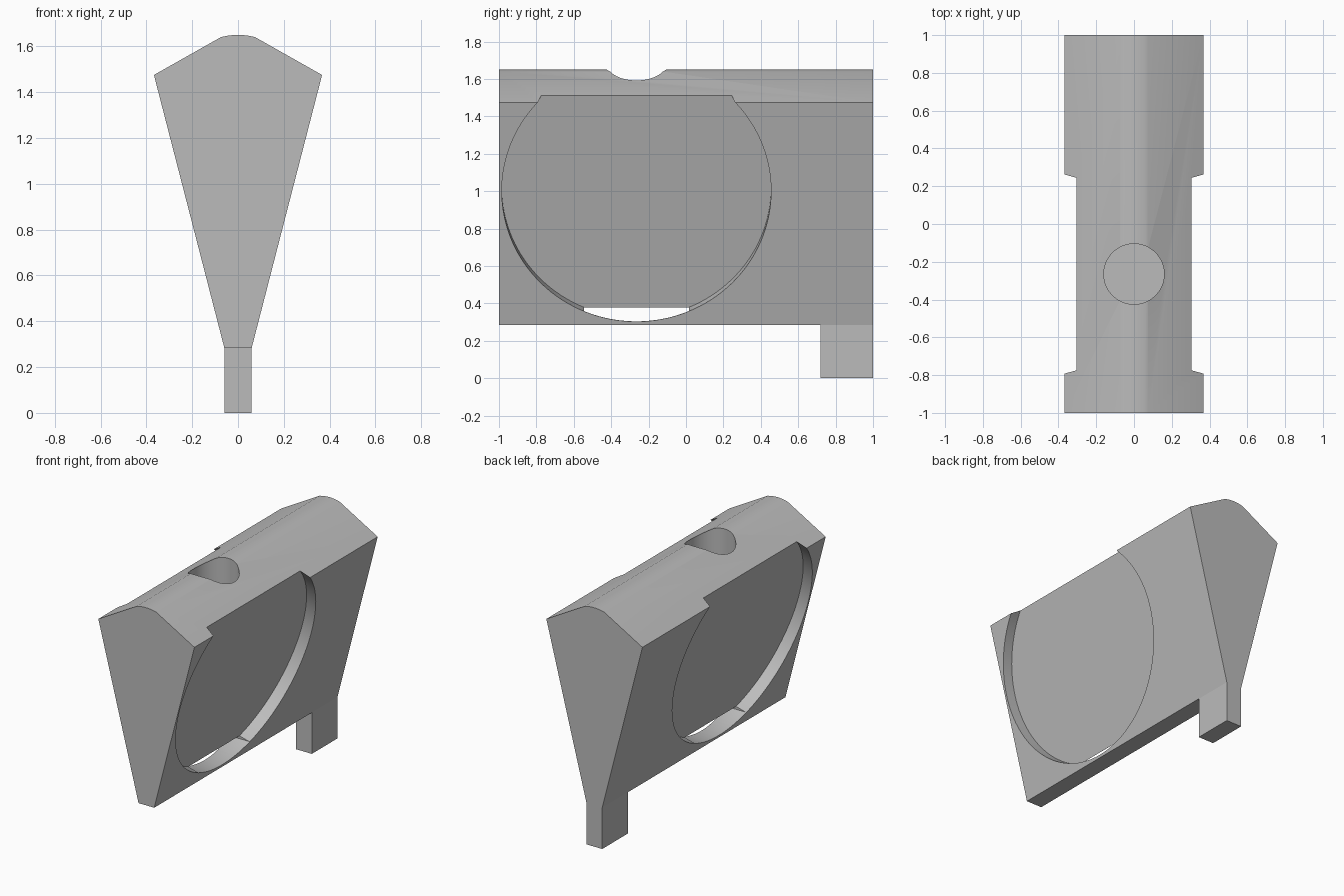
import bpy, bmesh, math
from mathutils import Matrix, Vector

if "Cube" in bpy.data.objects:
    bpy.data.objects.remove(bpy.data.objects["Cube"], do_unlink=True)

GREY = (0.5, 0.5, 0.5, 1)
grey = bpy.data.materials.new("plain grey")
grey.use_nodes = True
grey.diffuse_color = GREY
grey.node_tree.nodes["Principled BSDF"].inputs["Base Color"].default_value = GREY

POCKET_Y = -0.265
RADIUS = 0.72
TILT = math.radians(15)


def add_object(name, bm):
    bmesh.ops.recalc_face_normals(bm, faces=bm.faces)
    mesh = bpy.data.meshes.new(name)
    bm.to_mesh(mesh)
    bm.free()
    mesh.materials.append(grey)
    obj = bpy.data.objects.new(name, mesh)
    bpy.context.collection.objects.link(obj)
    return obj


def prism(name, outline, offset):
    """Extrude a closed outline of 3D points along an offset."""
    bm = bmesh.new()
    face = bm.faces.new([bm.verts.new(p) for p in outline])
    moved = bmesh.ops.extrude_face_region(bm, geom=[face])["geom"]
    verts = [v for v in moved if isinstance(v, bmesh.types.BMVert)]
    bmesh.ops.translate(bm, verts=verts, vec=offset)
    return add_object(name, bm)


def cylinder(name, base, axis, radius, length, segments):
    """Cylinder that starts at base and runs along axis."""
    bm = bmesh.new()
    turn = Vector((0, 0, 1)).rotation_difference(axis).to_matrix().to_4x4()
    place = Matrix.Translation(base + axis * length / 2) @ turn
    bmesh.ops.create_cone(bm, cap_ends=True, segments=segments, radius1=radius,
                          radius2=radius, depth=length, matrix=place)
    return add_object(name, bm)


# Wedge body with a pitched, gently crowned top
crown = []
for i in range(9):
    x = 0.075 - 0.15 * i / 8
    crown.append((x, 1.65 - 0.01 * (x / 0.075) ** 2))
profile = [(-0.06, 0.285), (0.06, 0.285), (0.367, 1.475)] + crown + [(-0.367, 1.475)]
body = prism("wedge_body", [(x, -1, z) for x, z in profile], (0, 2, 0))

# Rear foot under the wedge
foot_outline = [(-0.06, 0), (0.06, 0), (0.06, 0.285), (-0.06, 0.285)]
prism("rear_foot", [(x, 0.72, z) for x, z in foot_outline], (0, 0.28, 0))

# Tilted round pockets, one in each sloping side
cutters = []
for side, label in ((1, "left"), (-1, "right")):
    axis = Vector((side * math.cos(TILT), 0, -math.sin(TILT)))
    floor = Vector((side * 0.2445, POCKET_Y, 1.0)) - axis * 0.075
    cutters.append(cylinder(label + "_pocket_cutter", floor, axis, RADIUS, 0.6, 128))

# Slot through the thin bottom of the pockets
slot = [(-0.4, POCKET_Y + 0.28, 0.378), (-0.4, POCKET_Y - 0.28, 0.378)]
for i in range(21):
    dy = -0.28 + 0.56 * i / 20
    drop = RADIUS * math.cos(TILT) * math.sqrt(1 - (dy / RADIUS) ** 2)
    slot.append((-0.4, POCKET_Y + dy, 1.0 - drop - 0.0005))
cutters.append(prism("bottom_slot_cutter", slot, (0.8, 0, 0)))

# Blind round hole in the top
cutters.append(cylinder("top_hole_cutter", Vector((0, POCKET_Y, 1.2)),
                        Vector((0, 0, 1)), 0.16, 0.6, 64))

# Cut the body and drop the cutters
bpy.context.view_layer.objects.active = body
for cutter in cutters:
    cutter.hide_render = True
    mod = body.modifiers.new(cutter.name, "BOOLEAN")
    mod.operation = "DIFFERENCE"
    mod.solver = "EXACT"
    mod.object = cutter
    bpy.ops.object.modifier_apply(modifier=mod.name)
for cutter in cutters:
    bpy.data.objects.remove(cutter, do_unlink=True)

# Smooth the curved walls, keep the edges crisp
bpy.ops.object.select_all(action="DESELECT")
body.select_set(True)
bpy.ops.object.shade_smooth_by_angle(angle=math.radians(20))
